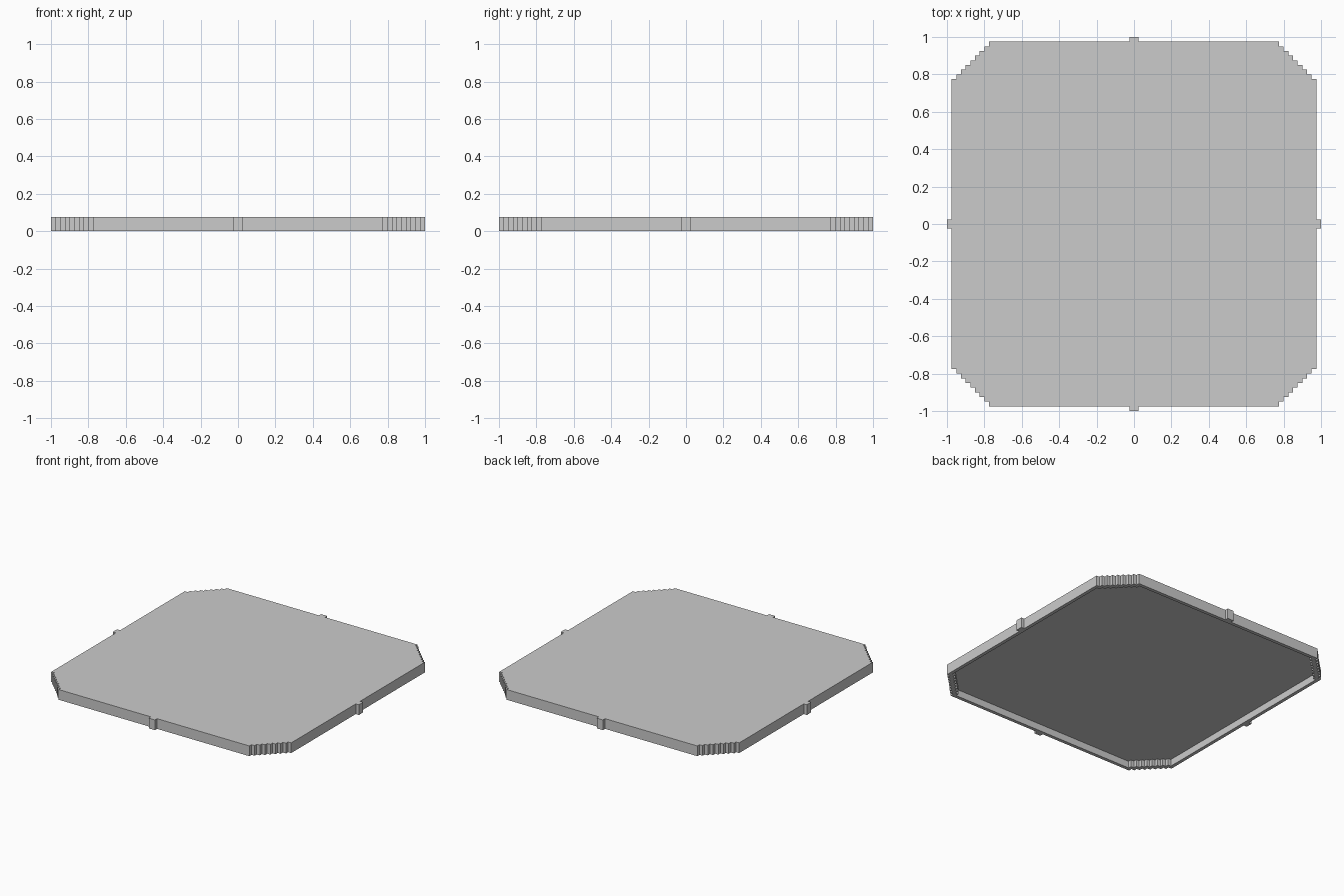
import bpy, bmesh

if "Cube" in bpy.data.objects:
    bpy.data.objects.remove(bpy.data.objects["Cube"])

U = 0.025          # one stair-step unit
H = 3 * U          # total height


def outline(half, start, steps):
    """Square outline with staircase corners, counter-clockwise, in units."""
    quarter = [(half, start)]
    for i in range(steps):
        x, y = half - i, start + i
        quarter += [(x - 1, y), (x - 1, y + 1)]
    pts = []
    for _ in range(4):
        pts += quarter
        quarter = [(-y, x) for x, y in quarter]
    return [(x * U, y * U) for x, y in pts]


def prism(bm, pts, z0, z1):
    face = bm.faces.new([bm.verts.new((x, y, z0)) for x, y in pts])
    ext = bmesh.ops.extrude_face_region(bm, geom=[face])
    verts = [v for v in ext["geom"] if isinstance(v, bmesh.types.BMVert)]
    bmesh.ops.translate(bm, verts=verts, vec=(0, 0, z1 - z0))
    bmesh.ops.recalc_face_normals(bm, faces=bm.faces)


def make(name, bm):
    mesh = bpy.data.meshes.new(name)
    bm.to_mesh(mesh)
    bm.free()
    obj = bpy.data.objects.new(name, mesh)
    bpy.context.collection.objects.link(obj)
    return obj


# Top plate with stepped corners
bm = bmesh.new()
prism(bm, outline(39, 31, 8), 2 * U, H)
make("top_plate", bm)

# Rim wall hanging below the plate, one unit thick
outer, inner = outline(39, 31, 8), outline(38, 30, 8)
bm = bmesh.new()
n = len(outer)
rings = [[bm.verts.new((x, y, z)) for x, y in pts]
         for pts, z in ((outer, 0), (outer, 2 * U), (inner, 2 * U), (inner, 0))]
for a, b in ((0, 1), (2, 3), (3, 0)):
    for i in range(n):
        j = (i + 1) % n
        bm.faces.new((rings[a][i], rings[a][j], rings[b][j], rings[b][i]))
bmesh.ops.recalc_face_normals(bm, faces=bm.faces)
make("rim_wall", bm)

# Small tab in the middle of each side
for name, dx, dy in (("right", 1, 0), ("left", -1, 0), ("back", 0, 1), ("front", 0, -1)):
    cx, cy = dx * 39.5 * U, dy * 39.5 * U
    hx, hy = (U / 2, U) if dx else (U, U / 2)
    bm = bmesh.new()
    prism(bm, [(cx - hx, cy - hy), (cx + hx, cy - hy), (cx + hx, cy + hy), (cx - hx, cy + hy)], 0, H)
    make(name + "_tab", bm)
